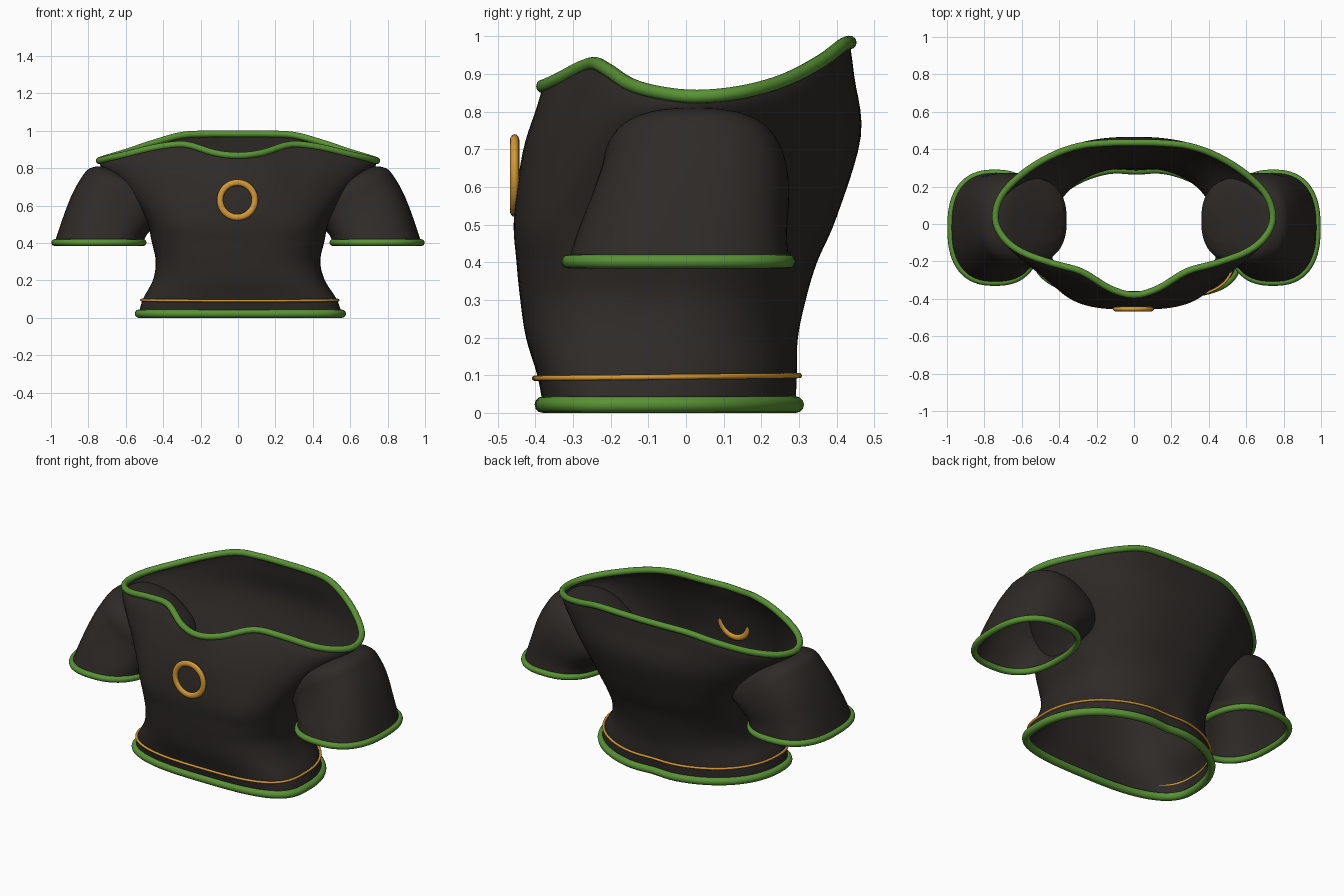
import bpy, math
from mathutils import Vector as V

if "Cube" in bpy.data.objects:
    bpy.data.objects.remove(bpy.data.objects["Cube"])

def material(name, col):
    m = bpy.data.materials.new(name)
    m.diffuse_color = (*col, 1)
    m.use_nodes = True
    m.node_tree.nodes["Principled BSDF"].inputs["Base Color"].default_value = m.diffuse_color
    return m

CLOTH = material("dark_cloth", (.027, .023, .02))
GREEN = material("green_trim", (.10, .29, .035))
GOLD = material("gold", (.66, .32, .035))

def spline(pts, n, mirror_ends=False):
    """Catmull-Rom through pts, n samples per interval."""
    if mirror_ends:
        p = [V((-pts[1].x, *pts[1].yz)), *pts, V((-pts[-2].x, *pts[-2].yz))]
    else:
        p = [2 * pts[0] - pts[1], *pts, 2 * pts[-1] - pts[-2]]
    out = []
    for i in range(1, len(p) - 2):
        a, b, c, d = p[i - 1:i + 3]
        for k in range(n):
            t = k / n
            out.append(.5 * (2 * b + (c - a) * t + (2 * a - 5 * b + 4 * c - d) * t * t
                             + (3 * b - a - 3 * c + d) * t ** 3))
    return out + [pts[-1].copy()]

def power(v, n):
    return math.copysign(abs(v) ** (2 / n), v)

def loft(name, rings, cap=False):
    n = len(rings[0])
    verts = [p for r in rings for p in r]
    faces = [(j * n + i, j * n + (i + 1) % n, (j + 1) * n + (i + 1) % n, (j + 1) * n + i)
             for j in range(len(rings) - 1) for i in range(n)]
    if cap:
        verts.append(sum(rings[-1], V((0, 0, 0))) / n)
        k = (len(rings) - 1) * n
        faces += [(k + i, k + (i + 1) % n, len(verts) - 1) for i in range(n)]
    me = bpy.data.meshes.new(name)
    me.from_pydata(verts, [], faces)
    me.polygons.foreach_set("use_smooth", [True] * len(faces))
    me.materials.append(CLOTH)
    ob = bpy.data.objects.new(name, me)
    bpy.context.collection.objects.link(ob)
    return ob

def tube(name, pts, r, mat):
    cu = bpy.data.curves.new(name, 'CURVE')
    cu.dimensions = '3D'
    cu.bevel_depth, cu.bevel_resolution = r, 4
    s = cu.splines.new('POLY')
    s.points.add(len(pts) - 1)
    for q, p in zip(s.points, pts):
        q.co = (*p, 1)
    s.use_cyclic_u = True
    cu.materials.append(mat)
    ob = bpy.data.objects.new(name, cu)
    bpy.context.collection.objects.link(ob)
    bpy.ops.object.select_all(action='DESELECT')
    ob.select_set(True)
    bpy.context.view_layer.objects.active = ob
    bpy.ops.object.convert(target='MESH')
    return bpy.context.object

def smooth_rows(rings, n):
    """Interpolate between key rings."""
    cols = [spline([r[i] for r in rings], n) for i in range(len(rings[0]))]
    return [list(row) for row in zip(*cols)]

# neckline, right half from front centre to back centre
NECK = [(0, -.38, .867), (.13, -.345, .882), (.28, -.255, .926), (.43, -.212, .913),
        (.6, -.15, .873), (.7, -.07, .85), (.742, .03, .84), (.71, .15, .852),
        (.6, .265, .885), (.45, .36, .935), (.3, .415, .976), (.15, .432, .983), (0, .435, .983)]
neck_half = spline([V(p) for p in NECK], 4, True)
H = len(neck_half) - 1

def mirrored(half):
    return half + [V((-p.x, p.y, p.z)) for p in half[-2:0:-1]]

def torso_ring(z, hw, yf, yb, cy, nf, nb, b):
    """Front and back are superellipses; the hem hangs a little fuller on the right."""
    low = max(0, 1 - z / .3)
    def half(side):
        out = []
        for i, nk in enumerate(neck_half):
            a = math.pi * (i / H - .5)
            s, c = math.sin(a), max(math.cos(a), 0)
            n = nb if s > 0 else nf + (.1 if side > 0 else -.7) * low
            x = hw * power(c, n)
            y = cy + power(s, n) * (yb - cy if s > 0 else cy - yf)
            if s > 0:                               # slight hollow at the back hem
                y -= .018 * math.exp(-(x / .09) ** 2) * low
            p = V((x, y, z)).lerp(nk, b)
            if i in (0, H):
                p.x = 0
            out.append(V((side * p.x + .014 * low, p.y, p.z)))
        return out
    return half(1) + half(-1)[-2:0:-1]

# torso: z, half width, front y, back y, centre y, squareness front/back, blend to neckline
ROWS = [(.022, .543, -.38, .302, -.13, 3.3, 2.15, 0), (.1, .518, -.395, .303, -.12, 3.2, 2.15, 0),
        (.2, .46, -.425, .303, -.1, 3, 2.2, 0), (.3, .44, -.44, .318, -.07, 2.9, 2.3, 0),
        (.4, .46, -.45, .348, -.05, 2.9, 2.4, 0), (.52, .495, -.457, .40, -.03, 2.9, 2.5, 0),
        (.6, .56, -.462, .48, -.02, 2.8, 2.5, .35), (.68, .68, -.435, .475, -.02, 2.7, 2.5, .7)]
keys = [torso_ring(*r) for r in ROWS] + [mirrored(neck_half)]
loft("torso", smooth_rows(keys, 5))

# torso trims
tube("neck_trim", keys[-1], .018, GREEN)
tube("hem_trim", keys[0], .022, GREEN)
piping = torso_ring(.096, .526, -.402, .31, -.12, 3.2, 2.15, 0)
tube("waist_piping", [V((p.x, p.y, p.z + .01 * p.y)) for p in piping], .007, GOLD)

# sleeves: outer x, z, inner x, z, half depth, centre y
SLEEVE = [(.98, .402, .507, .402, .293, -.02), (.945, .51, .487, .445, .278, -.01),
          (.892, .65, .45, .48, .262, .012), (.84, .745, .41, .505, .248, .022),
          (.79, .80, .375, .53, .235, .02), (.70, .805, .36, .57, .205, .02),
          (.58, .745, .375, .615, .11, .02)]
for side, sx in (("right", 1), ("left", -1)):
    rings = []
    for ox, oz, ix, iz, hy, yc in SLEEVE:
        ring = []
        for i in range(64):
            a = math.tau * i / 64
            c, s = power(math.cos(a), 2.5), power(math.sin(a), 2.5)
            ring.append(V((sx * ((ox + ix) / 2 + c * (ox - ix) / 2), yc + s * hy,
                           (oz + iz) / 2 + c * (oz - iz) / 2)))
        rings.append(ring if sx > 0 else ring[::-1])
    loft(side + "_sleeve", smooth_rows(rings, 5), cap=True)
    tube(side + "_cuff_trim", rings[0], .018, GREEN)

# chest ring
bpy.ops.mesh.primitive_torus_add(major_segments=48, minor_segments=12, major_radius=.093,
                                 minor_radius=.017, location=(-.003, -.455, .63),
                                 rotation=(math.pi / 2, 0, 0))
ring = bpy.context.object
ring.name = "chest_ring"
ring.scale.z = .75
ring.data.materials.append(GOLD)
bpy.ops.object.shade_smooth()
